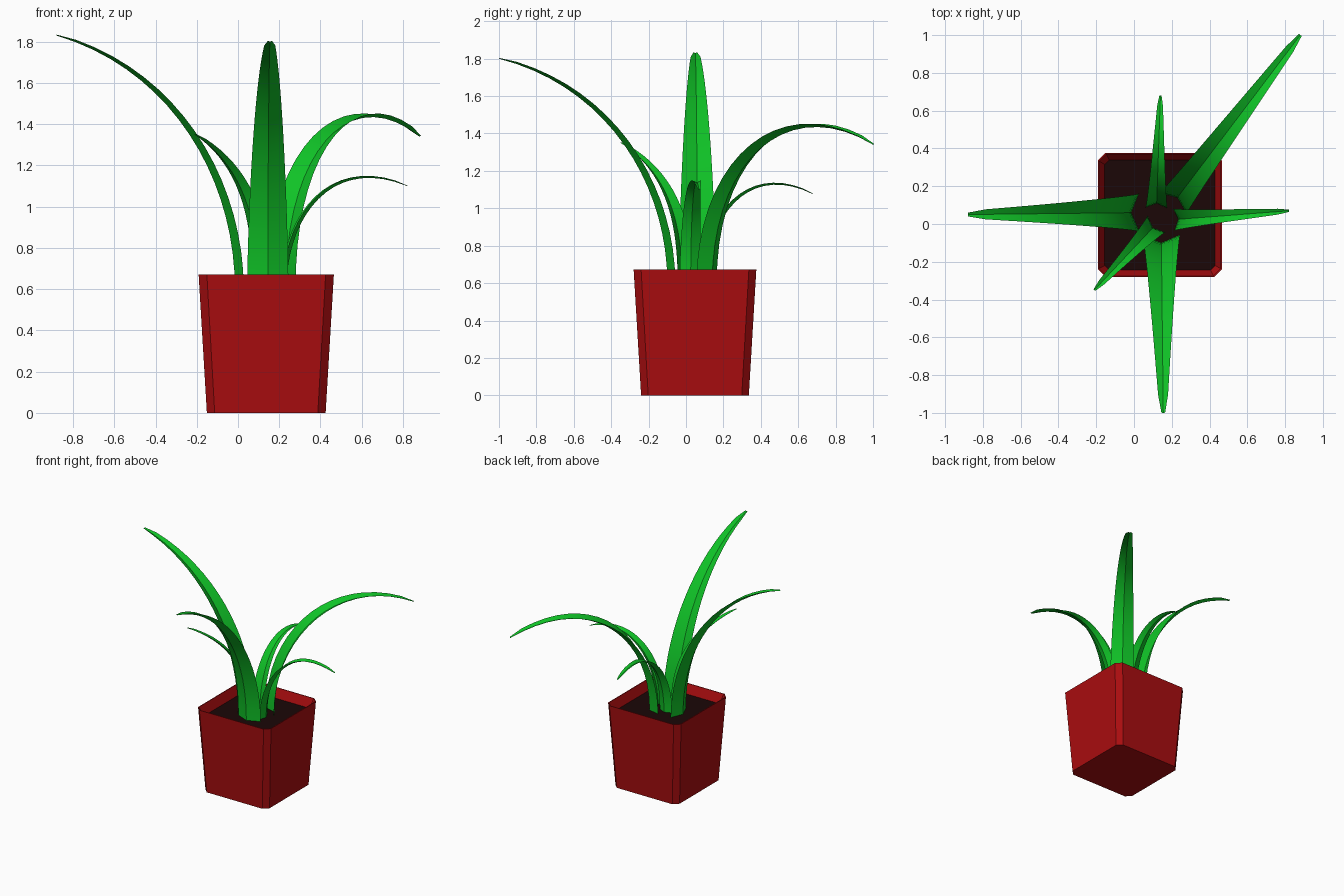
import bpy, bmesh
from math import radians
from mathutils import Vector

if "Cube" in bpy.data.objects:
    bpy.data.objects.remove(bpy.data.objects["Cube"], do_unlink=True)


def make_material(name, rgb):
    mat = bpy.data.materials.new(name)
    mat.use_nodes = True
    colour = (*rgb, 1)
    mat.diffuse_color = colour
    mat.node_tree.nodes["Principled BSDF"].inputs["Base Color"].default_value = colour
    return mat


red = make_material("pot_red", (0.40, 0.004, 0.005))
brown = make_material("soil_dark_brown", (0.011, 0.002, 0.002))
green = make_material("leaf_green", (0.005, 0.54, 0.02))

CENTRE = Vector((0.137, 0.048, 0))
SOIL_Z = 0.60


def make_object(name, bm, mat):
    mesh = bpy.data.meshes.new(name)
    bm.to_mesh(mesh)
    bm.free()
    mesh.materials.append(mat)
    obj = bpy.data.objects.new(name, mesh)
    bpy.context.collection.objects.link(obj)
    return obj


def ring(bm, half, cut, z):
    """Square loop with chamfered corners."""
    k = half - cut
    corners = [(half, -k), (half, k), (k, half), (-k, half),
               (-half, k), (-half, -k), (-k, -half), (k, -half)]
    return [bm.verts.new(CENTRE + Vector((x, y, z))) for x, y in corners]


def bridge(bm, lower, upper):
    n = len(lower)
    for i in range(n):
        j = (i + 1) % n
        bm.faces.new((lower[i], lower[j], upper[j], upper[i]))


# Tapered pot with a sloping inner lip
bm = bmesh.new()
rings = [ring(bm, *r) for r in ((0.288, 0.038, 0), (0.328, 0.04, 0.672),
                                (0.322, 0.038, 0.672), (0.292, 0.024, SOIL_Z))]
for a, b in zip(rings, rings[1:]):
    bridge(bm, a, b)
bm.faces.new(list(reversed(rings[0])))
make_object("pot", bm, red)

# Soil surface
bm = bmesh.new()
bm.faces.new(ring(bm, 0.292, 0.024, SOIL_Z))
make_object("soil", bm, brown)


def bezier(p, t):
    s = 1 - t
    return s**3 * p[0] + 3*s*s*t * p[1] + 3*s*t*t * p[2] + t**3 * p[3]


def bezier_slope(p, t):
    s = 1 - t
    return s*s * (p[1] - p[0]) + 2*s*t * (p[2] - p[1]) + t*t * (p[3] - p[2])


def leaf(name, base, tip, width, lift, bend, steps=18):
    """Arching keeled blade; bend is (reach, height) of the upper handle."""
    start = Vector((*base, SOIL_Z))
    run = Vector((tip[0] - base[0], tip[1] - base[1], 0))
    reach, out = run.length, run.normalized()
    side = Vector((-out.y, out.x, 0))
    up = Vector((0, 0, 1))
    path = [start, start + up * (lift - SOIL_Z),
            start + out * bend[0] + up * (bend[1] - SOIL_Z), Vector(tip)]
    bm = bmesh.new()
    previous = None
    for i in range(steps + 1):
        t = i / steps
        keel = bezier(path, t)
        d = bezier_slope(path, t).normalized()
        inward = up * d.dot(out) - out * d.z
        half = width / 2 * (1 - 0.8 * t**1.5)
        if i == steps:
            half *= 0.5
        fold = inward * half * 0.42
        row = [bm.verts.new(v) for v in
               (keel - side * half + fold, keel, keel + side * half + fold)]
        if previous:
            for k in (0, 1):
                bm.faces.new((previous[k], row[k], row[k+1], previous[k+1]))
        previous = row
    obj = make_object(name, bm, green)
    bpy.ops.object.select_all(action="DESELECT")
    obj.select_set(True)
    bpy.context.view_layer.objects.active = obj
    bpy.ops.object.shade_smooth_by_angle(angle=radians(25))


# Three long leaves
leaf("right_long_leaf", (-0.015, 0.06), (-0.88, 0.05, 1.83), 0.20, 1.13, (0.30, 1.66))
leaf("front_long_leaf", (0.145, -0.10), (0.155, -1.0, 1.80), 0.20, 1.13, (0.32, 1.65))
leaf("back_left_long_leaf", (0.23, 0.14), (0.88, 1.0, 1.34), 0.18, 1.25, (0.50, 1.62))
# Three short leaves
leaf("left_short_leaf", (0.235, 0.025), (0.82, 0.07, 1.10), 0.115, 0.95, (0.22, 1.25))
leaf("back_short_leaf", (0.12, 0.11), (0.14, 0.68, 1.075), 0.115, 0.95, (0.22, 1.25))
leaf("front_right_short_leaf", (0.10, -0.02), (-0.21, -0.35, 1.35), 0.13, 0.95, (0.12, 1.20))
